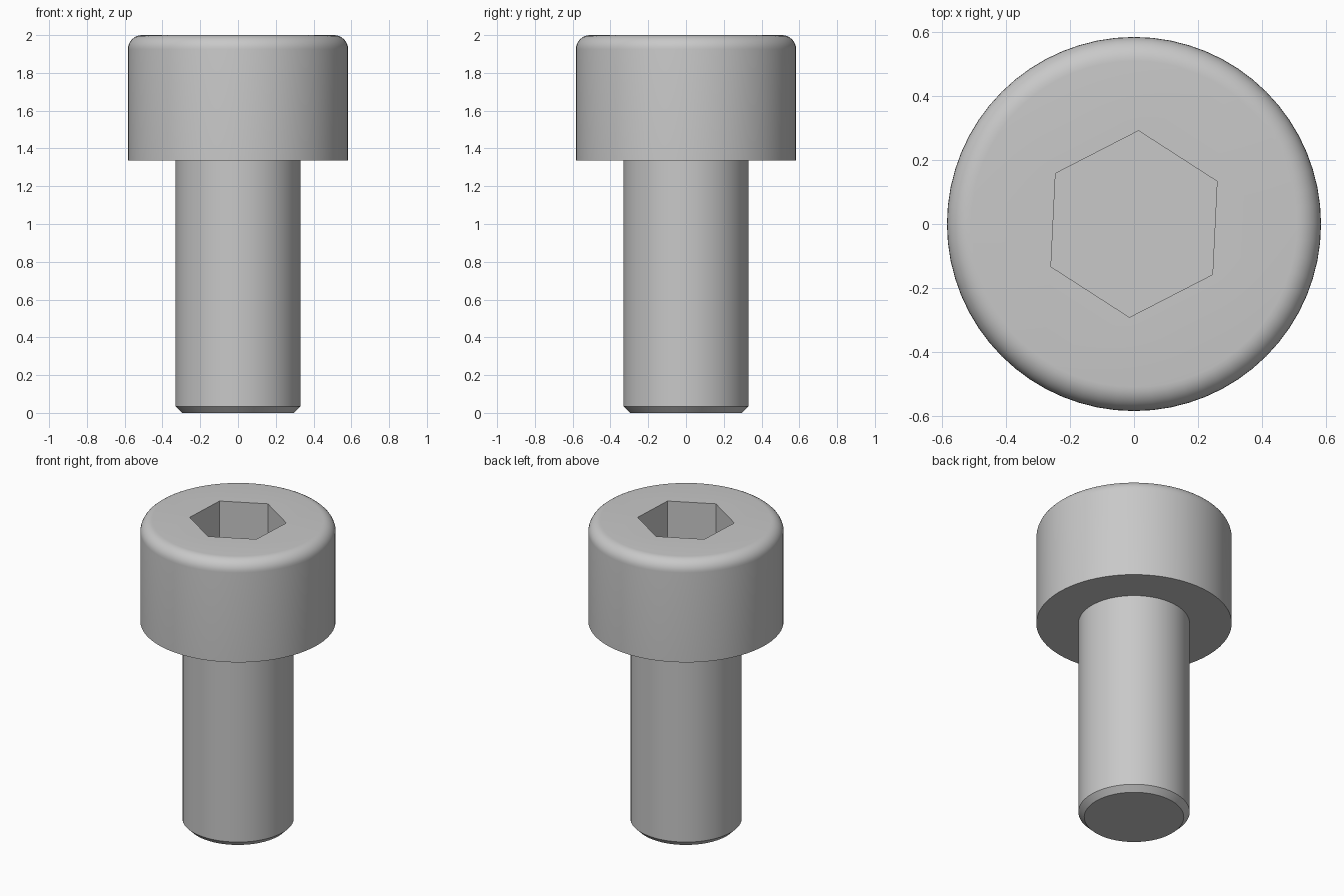
import bpy
import bmesh
from math import sin, cos, pi, radians

if "Cube" in bpy.data.objects:
    bpy.data.objects.remove(bpy.data.objects["Cube"], do_unlink=True)

SEGMENTS = 64
HEAD_R, HEAD_BASE, TOP, FILLET = 0.583, 1.335, 2.0, 0.075
SHANK_R, CHAMFER = 0.332, 0.035
HEX_R, HEX_DEPTH, HEX_TURN = 0.291, 0.333, radians(27.2)

# Plain steel
steel = bpy.data.materials.new("steel_grey")
steel.use_nodes = True
colour = (0.58, 0.58, 0.58, 1)
steel.diffuse_color = colour
steel.node_tree.nodes["Principled BSDF"].inputs["Base Color"].default_value = colour


def add_ring(bm, radius, z, count, turn=0.0):
    angles = [turn + 2 * pi * i / count for i in range(count)]
    return [bm.verts.new((radius * cos(a), radius * sin(a), z)) for a in angles]


def join_rings(bm, low, high):
    n = len(low)
    for i in range(n):
        j = (i + 1) % n
        bm.faces.new((low[i], low[j], high[j], high[i]))


def loop_edges(bm, ring):
    return [bm.edges.get((ring[i - 1], ring[i])) for i in range(len(ring))]


bm = bmesh.new()

# Outer profile: chamfered tip, shank, flat underside, head, rounded rim
profile = [(SHANK_R - CHAMFER, 0), (SHANK_R, CHAMFER), (SHANK_R, HEAD_BASE),
           (HEAD_R, HEAD_BASE)]
steps = 8
for k in range(steps + 1):
    a = pi / 2 * k / steps
    profile.append((HEAD_R - FILLET + FILLET * cos(a), TOP - FILLET + FILLET * sin(a)))
rings = [add_ring(bm, r, z, SEGMENTS) for r, z in profile]
for low, high in zip(rings, rings[1:]):
    join_rings(bm, low, high)
bm.faces.new(rings[0][::-1])

# Hexagonal socket: walls and flat floor
hex_top = add_ring(bm, HEX_R, TOP, 6, HEX_TURN)
hex_floor = add_ring(bm, HEX_R, TOP - HEX_DEPTH, 6, HEX_TURN)
join_rings(bm, hex_top, hex_floor)
bm.faces.new(hex_floor)

# Flat top face around the socket
rim = loop_edges(bm, rings[-1]) + loop_edges(bm, hex_top)
bmesh.ops.triangle_fill(bm, edges=rim, use_beauty=True, use_dissolve=False, normal=(0, 0, 1))
bmesh.ops.recalc_face_normals(bm, faces=bm.faces)

mesh = bpy.data.meshes.new("socket_head_screw")
bm.to_mesh(mesh)
bm.free()
mesh.materials.append(steel)
screw = bpy.data.objects.new("socket_head_screw", mesh)
bpy.context.collection.objects.link(screw)

# Smooth round surfaces with crisp edges
bpy.ops.object.select_all(action="DESELECT")
screw.select_set(True)
bpy.context.view_layer.objects.active = screw
bpy.ops.object.shade_smooth_by_angle(angle=radians(30))
